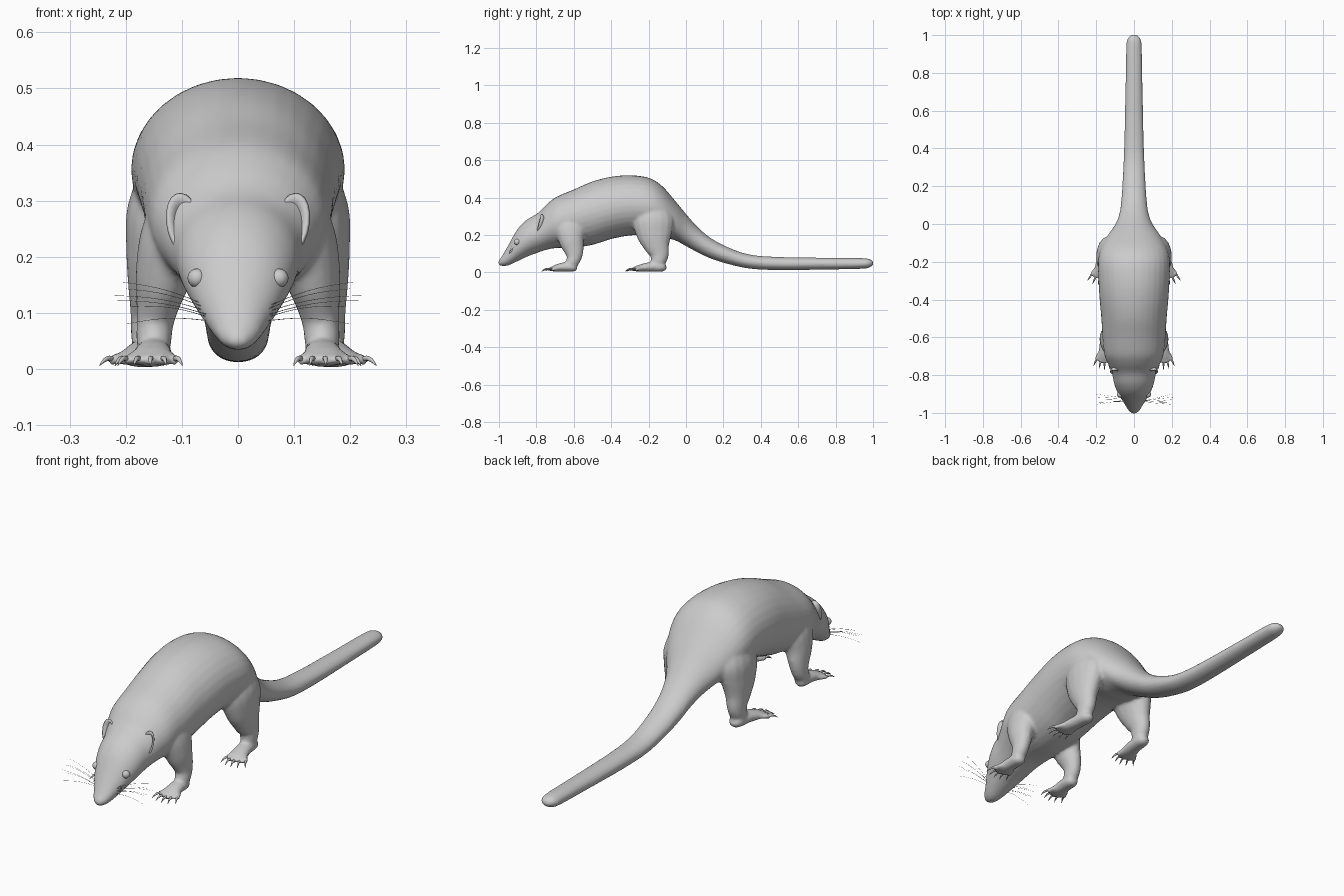
import bpy, bmesh, math, random
from mathutils import Vector, Matrix

if "Cube" in bpy.data.objects:
    bpy.data.objects.remove(bpy.data.objects["Cube"])

random.seed(4)


def smooth_points(pts, steps):
    """Catmull-Rom interpolation of tuples of any length."""
    out = []
    for i in range(len(pts) - 1):
        p = [Vector(pts[min(max(k, 0), len(pts) - 1)]) for k in range(i - 1, i + 3)]
        for j in range(steps):
            t = j / steps
            out.append(0.5 * (2 * p[1] + (p[2] - p[0]) * t
                       + (2 * p[0] - 5 * p[1] + 4 * p[2] - p[3]) * t * t
                       + (3 * p[1] - p[0] - 3 * p[2] + p[3]) * t ** 3))
    return out + [Vector(pts[-1])]


def skin(bm, rings):
    """Join rings of coordinates into a closed tube."""
    rows = [[bm.verts.new(c) for c in r] for r in rings]
    n = len(rows[0])
    for a, b in zip(rows, rows[1:]):
        for i in range(n):
            bm.faces.new((a[i], a[(i + 1) % n], b[(i + 1) % n], b[i]))
    bm.faces.new(rows[0][::-1])
    bm.faces.new(rows[-1])


def limb(bm, pts, s, n=16, steps=4):
    """Tube along x, y, z, with half-width and half-depth; s mirrors it."""
    pts = smooth_points(pts, steps)
    rings = []
    for i, p in enumerate(pts):
        t = (Vector(pts[min(i + 1, len(pts) - 1)][:3]) - Vector(pts[max(i - 1, 0)][:3])).normalized()
        a = (Vector((1, 0, 0)) - t * t.x).normalized()
        b = t.cross(a)
        ring = []
        for k in range(n):
            ang = math.tau * k / n
            c = Vector(p[:3]) + a * p[3] * math.cos(ang) + b * p[4] * math.sin(ang)
            ring.append((c.x * s, c.y, c.z))
        rings.append(ring)
    skin(bm, rings)


def finish(name, bm):
    bmesh.ops.recalc_face_normals(bm, faces=bm.faces)
    for f in bm.faces:
        f.smooth = True
    me = bpy.data.meshes.new(name)
    bm.to_mesh(me)
    bm.free()
    ob = bpy.data.objects.new(name, me)
    bpy.context.collection.objects.link(ob)
    return ob


# Body profile from nose to tail tip: y, top z, bottom z, half-width
profile = [
    (-1.004, .060, .042, .010), (-.985, .085, .034, .031), (-.95, .145, .037, .052),
    (-.90, .232, .060, .083), (-.85, .282, .084, .104), (-.79, .318, .106, .117),
    (-.74, .368, .122, .138), (-.69, .405, .130, .157), (-.60, .443, .132, .167),
    (-.50, .486, .147, .173), (-.40, .511, .178, .182), (-.30, .519, .197, .188),
    (-.20, .506, .198, .190), (-.13, .464, .186, .176), (-.06, .385, .172, .139),
    (0, .312, .140, .098), (.06, .245, .108, .076), (.13, .185, .075, .067),
    (.22, .136, .046, .061), (.34, .095, .020, .055), (.50, .082, .012, .050),
    (.75, .078, .015, .045), (.94, .076, .019, .041), (.985, .069, .028, .032),
    (1.003, .055, .041, .010)]
bm = bmesh.new()
rings = []
for y, top, low, w in smooth_points(profile, 4):
    rings.append([(w * math.cos(math.tau * k / 32), y,
                   (top + low) / 2 + (top - low) / 2 * math.sin(math.tau * k / 32)) for k in range(32)])
skin(bm, rings)

# Legs, feet and toes blended into the body
front_leg = [(.10, -.63, .32, .04, .06), (.118, -.62, .24, .055, .085), (.132, -.612, .17, .051, .068),
             (.142, -.60, .12, .040, .054), (.148, -.598, .08, .033, .041), (.15, -.612, .045, .031, .032),
             (.15, -.618, .02, .02, .02)]
front_foot = [(.15, -.582, .026, .012, .01), (.15, -.60, .026, .029, .022), (.151, -.65, .029, .033, .025),
              (.154, -.70, .021, .038, .018), (.154, -.722, .017, .03, .01)]
hind_leg = [(.11, -.18, .38, .05, .07), (.128, -.175, .28, .07, .11), (.142, -.168, .20, .058, .095),
            (.15, -.155, .14, .046, .069), (.155, -.142, .095, .037, .051), (.158, -.148, .055, .033, .04),
            (.16, -.152, .02, .025, .025)]
hind_foot = [(.157, -.105, .03, .012, .01), (.158, -.125, .028, .03, .024), (.164, -.19, .029, .034, .026),
             (.175, -.255, .021, .039, .018), (.179, -.278, .017, .03, .01)]
claws = bmesh.new()
for s in (1, -1):
    for leg, foot, splay in ((front_leg, front_foot, .04), (hind_leg, hind_foot, .22)):
        limb(bm, leg, s)
        limb(bm, foot, s)
        fx, fy = foot[3][0], foot[3][1]
        for i in range(5):
            u = (i - 2) / 2
            ang = u * .38 + splay
            bx, by = fx + u * .031, fy + .014 * u * u

            def along(d, z, r):
                return (bx + math.sin(ang) * d, by - math.cos(ang) * d, z, r, r)
            limb(bm, [along(-.01, .018, .005), along(0, .02, .0105), along(.022, .018, .011),
                      along(.036, .015, .009), along(.042, .014, .003)], s, 10, 2)
            limb(claws, [along(.030, .018, .005), along(.046, .019, .0045),
                         along(.060, .014, .003), along(.072, .006, .0006)], s, 8, 3)

body = finish("body", bm)
rm = body.modifiers.new("blend", 'REMESH')
rm.mode = 'VOXEL'
rm.voxel_size = .0075
rm.use_smooth_shade = True
sm = body.modifiers.new("soften", 'SMOOTH')
sm.factor = .5
sm.iterations = 5
finish("claws", claws)

# Eyes
bm = bmesh.new()
for s in (1, -1):
    bmesh.ops.create_uvsphere(bm, u_segments=16, v_segments=10, radius=.017,
                              matrix=Matrix.Translation((s * .073, -.902, .162)))
finish("eyes", bm)

# Ears: shallow forward-facing cups with a pointed upper corner
bm = bmesh.new()
for s in (1, -1):
    centre = bm.verts.new((s * .094, -.758, .264))
    rows = []
    for r in (.35, .7, 1):
        row = []
        for k in range(20):
            a = math.tau * k / 20
            x = .096 + r * (.029 * math.cos(a) + .006 * math.sin(a))
            z = .260 + r * .052 * math.sin(a) * (1 + .06 * math.cos(a))
            y = -.758 - .028 * r * r + (z - .26) * .25
            row.append(bm.verts.new((s * x, y, z)))
        rows.append(row)
    for k in range(20):
        j = (k + 1) % 20
        bm.faces.new((centre, rows[0][k], rows[0][j]))
        for a, b in zip(rows, rows[1:]):
            bm.faces.new((a[k], b[k], b[j], a[j]))
ears = finish("ears", bm)
so = ears.modifiers.new("thickness", 'SOLIDIFY')
so.thickness = .007
so.offset = 0

# Whiskers
cu = bpy.data.curves.new("whiskers", 'CURVE')
cu.dimensions = '3D'
cu.bevel_depth = .0007
cu.bevel_resolution = 0
for s in (1, -1):
    for z0, z1, x1, y1 in ((.108, .155, .205, -.90), (.104, .143, .20, -.93), (.10, .131, .222, -.915),
                           (.094, .122, .215, -.945), (.085, .08, .20, -.955), (.09, .112, .19, -.94)):
        y0 = -.93 + random.uniform(-.015, .01)
        sp = cu.splines.new('POLY')
        sp.points.add(8)
        for i, p in enumerate(sp.points):
            t = i / 8
            p.co = (s * (.045 + (x1 - .045) * t), y0 + (y1 - y0) * t,
                    z0 + (z1 - z0) * t + .008 * math.sin(math.pi * t), 1)
            p.radius = 1 - .6 * t
wh = bpy.data.objects.new("whiskers", cu)
bpy.context.collection.objects.link(wh)
